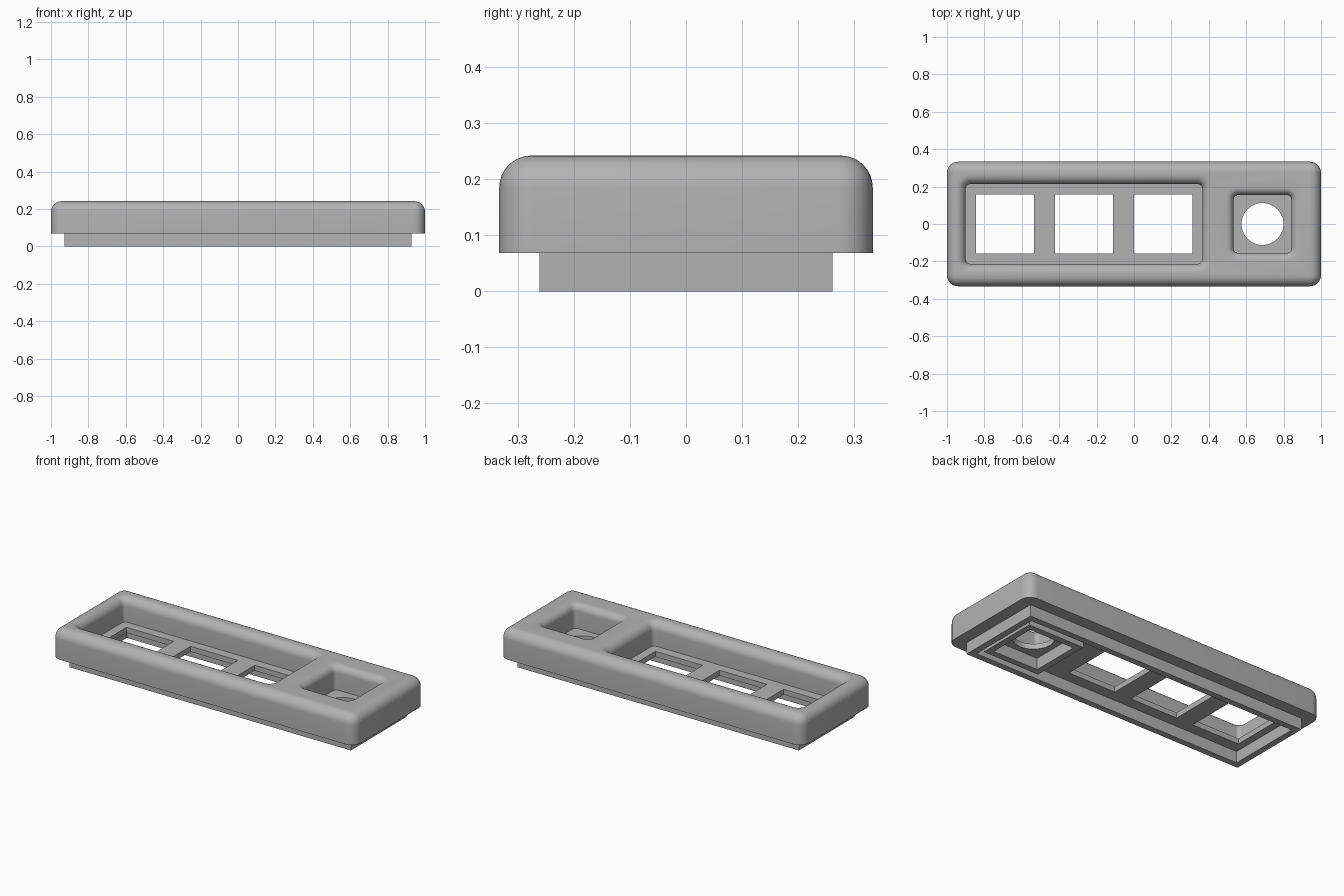
import bpy
import bmesh
from math import radians, cos, sin, pi

if "Cube" in bpy.data.objects:
    bpy.data.objects.remove(bpy.data.objects["Cube"])

grey = bpy.data.materials.new("plain grey")
grey.use_nodes = True
grey.diffuse_color = (0.45, 0.45, 0.45, 1)
grey.node_tree.nodes["Principled BSDF"].inputs["Base Color"].default_value = grey.diffuse_color

BASE, TOP = 0.068, 0.242   # underside and top of the main body
FLOOR = 0.1                # floor level inside the pockets
DIAL_X = 0.687             # centre of the small pocket


def outline(x0, x1, y, r, steps=8):
    """Rounded rectangle, counter-clockwise; always the same point count."""
    pts = []
    for cx, cy, a0 in ((x1 - r, y - r, 0), (x0 + r, y - r, 90),
                       (x0 + r, r - y, 180), (x1 - r, r - y, 270)):
        for i in range(steps + 1):
            a = radians(a0 + 90 * i / steps)
            pts.append((cx + r * cos(a), cy + r * sin(a)))
    return pts


def loft(name, rings, hidden=False):
    """Closed solid from stacked (outline, height) rings."""
    bm = bmesh.new()
    loops = [[bm.verts.new((x, y, z)) for x, y in pts] for pts, z in rings]
    n = len(loops[0])
    for low, high in zip(loops, loops[1:]):
        for i in range(n):
            j = (i + 1) % n
            bm.faces.new((low[i], low[j], high[j], high[i]))
    bm.faces.new(loops[0][::-1])
    bm.faces.new(loops[-1])
    bmesh.ops.remove_doubles(bm, verts=bm.verts, dist=1e-6)
    mesh = bpy.data.meshes.new(name)
    bm.to_mesh(mesh)
    bm.free()
    obj = bpy.data.objects.new(name, mesh)
    bpy.context.collection.objects.link(obj)
    mesh.materials.append(grey)
    obj.hide_render = hidden
    return obj


def block(name, x0, x1, y, z0, z1, hidden=False):
    return loft(name, [(outline(x0, x1, y, 0, 1), z0), (outline(x0, x1, y, 0, 1), z1)], hidden)


def pocket(name, x0, x1, y, r, fillet):
    """Cutter whose mouth flares outward to round the pocket's rim."""
    rings = [(outline(x0, x1, y, r), FLOOR)]
    for i in range(9):
        a = pi / 2 * i / 8
        g = fillet * (1 - cos(a))
        rings.append((outline(x0 - g, x1 + g, y + g, r + g), TOP - fillet + fillet * sin(a)))
    rings.append((rings[-1][0], TOP + 0.05))
    return loft(name, rings, True)


def cut(target, cutter):
    bpy.context.view_layer.objects.active = target
    mod = target.modifiers.new(cutter.name, "BOOLEAN")
    mod.operation = "DIFFERENCE"
    mod.solver = "EXACT"
    mod.object = cutter
    bpy.ops.object.modifier_apply(modifier=mod.name)
    bpy.data.objects.remove(cutter)


# Main body with rounded corners and a rounded top edge
R = 0.057
rings = [(outline(-1, 1, 0.333, 0.06), BASE)]
for i in range(9):
    a = pi / 2 * i / 8
    g = R * (1 - cos(a))
    rings.append((outline(g - 1, 1 - g, 0.333 - g, 0.06 - g), TOP - R + R * sin(a)))
body = loft("body", rings)

# Long pocket and small square pocket
cut(body, pocket("long_pocket", -0.9, 0.365, 0.213, 0.025, 0.05))
cut(body, pocket("small_pocket", DIAL_X - 0.155, DIAL_X + 0.155, 0.155, 0.025, 0.04))

# Three square windows and one round hole through the floor
for i in range(3):
    x = -0.69 + 0.423 * i
    cut(body, block("window", x - 0.156, x + 0.156, 0.157, 0, 0.15, True))
circle = [(DIAL_X + 0.112 * cos(2 * pi * i / 48), 0.112 * sin(2 * pi * i / 48)) for i in range(48)]
cut(body, loft("round_hole", [(circle, 0), (circle, 0.15)], True))

# Thin locating rim below the body
rim = block("lower_rim", -0.927, 0.927, 0.261, 0, BASE)
cut(rim, block("rim_hollow", -0.89, 0.89, 0.224, -0.1, 0.2, True))

# Square collar around the round hole on the underside
collar = block("hole_collar", DIAL_X - 0.185, DIAL_X + 0.185, 0.185, 0.0, BASE)
cut(collar, block("collar_hollow", DIAL_X - 0.148, DIAL_X + 0.148, 0.148, -0.1, 0.2, True))

# Smooth the rounded body, keep its hard edges
bpy.ops.object.select_all(action="DESELECT")
body.select_set(True)
bpy.context.view_layer.objects.active = body
bpy.ops.object.shade_smooth_by_angle(angle=radians(30))
